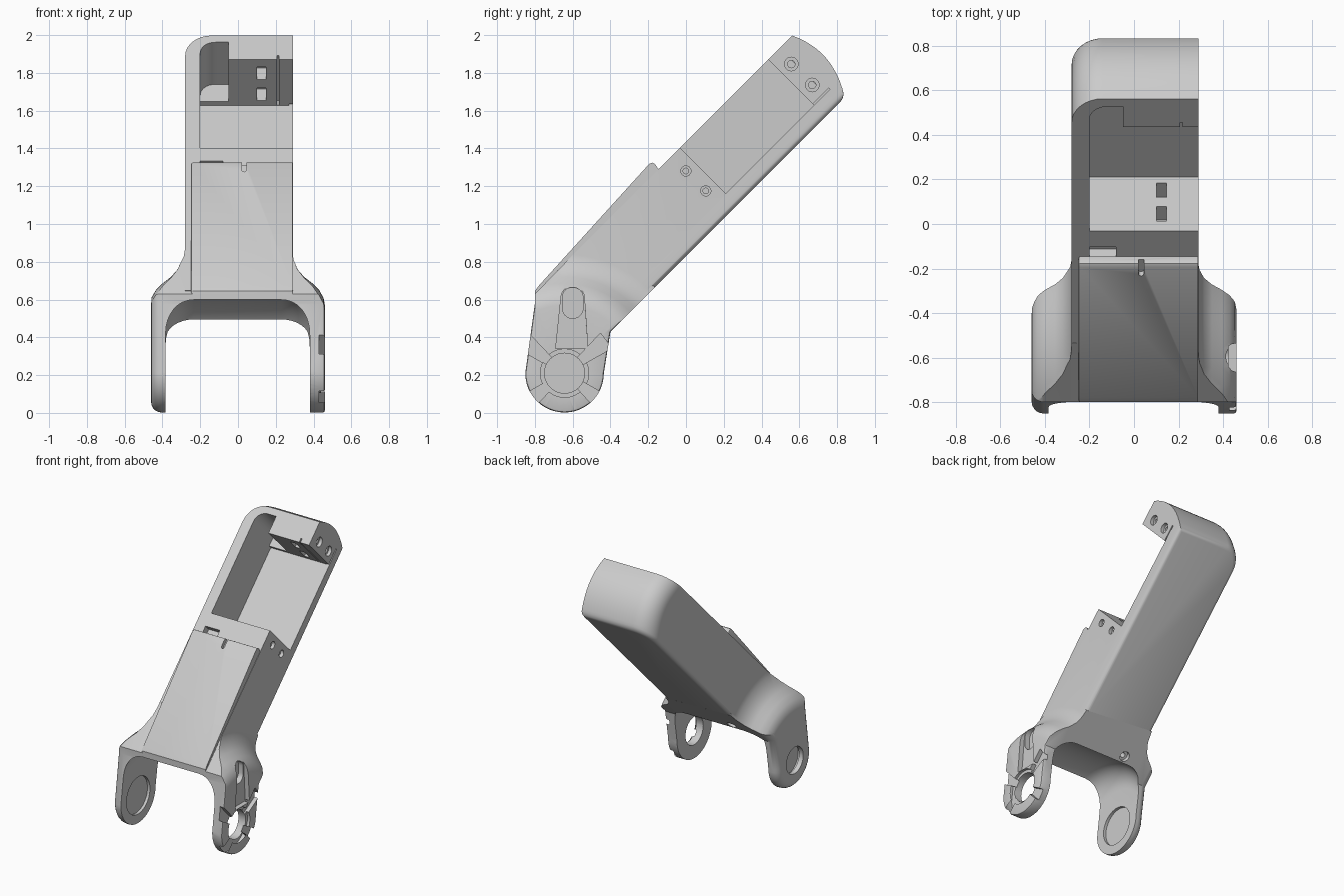
import bpy, bmesh, math
from mathutils import Vector

cube = bpy.data.objects.get("Cube")
if cube:
    bpy.data.objects.remove(cube)

grey = bpy.data.materials.new("light grey")
grey.use_nodes = True
grey.diffuse_color = (0.6, 0.6, 0.6, 1)
grey.node_tree.nodes["Principled BSDF"].inputs["Base Color"].default_value = (0.6, 0.6, 0.6, 1)

S = math.sqrt(0.5)
PY, PZ = -0.643, 0.21          # pivot axis of the fork
BACK, TOP = 0.587, 1.015       # arm thickness limits across the tilted frame


# Placement frames: side outline, tilted side outline, tilted plan outline
def side(a, b, c):
    return Vector((c, a, b))


def tilted(u, v, x):
    return Vector((x, (u - v) * S, (u + v) * S))


def plan(x, u, v):
    return tilted(u, v, x)


def finish(name, bm):
    bmesh.ops.recalc_face_normals(bm, faces=bm.faces)
    mesh = bpy.data.meshes.new(name)
    bm.to_mesh(mesh)
    bm.free()
    mesh.materials.append(grey)
    obj = bpy.data.objects.new(name, mesh)
    bpy.context.collection.objects.link(obj)
    return obj


def prism_bm(pts, lo, hi, frame):
    bm = bmesh.new()
    rings = [[bm.verts.new(frame(a, b, c)) for a, b in pts] for c in (lo, hi)]
    n = len(pts)
    for i in range(n):
        j = (i + 1) % n
        bm.faces.new((rings[0][i], rings[0][j], rings[1][j], rings[1][i]))
    bm.faces.new(rings[0])
    bm.faces.new(rings[1])
    bmesh.ops.recalc_face_normals(bm, faces=bm.faces)
    return bm


def prism(name, pts, lo, hi, frame=side):
    return finish(name, prism_bm(pts, lo, hi, frame))


def block(name, x0, x1, u0, u1, v0, v1):
    return prism(name, [(u0, v0), (u1, v0), (u1, v1), (u0, v1)], x0, x1, tilted)


def arc(cx, cy, r, a0, a1, n):
    angles = [math.radians(a0 + (a1 - a0) * i / n) for i in range(n + 1)]
    return [(cx + r * math.cos(t), cy + r * math.sin(t)) for t in angles]


def circle(cx, cy, r, n=40):
    return arc(cx, cy, r, 0, 360, n)[:-1]


def revolve(name, profile, steps=72):
    # Spin a (radius, x) profile about the pivot axis
    bm = bmesh.new()
    verts = [bm.verts.new((x, PY + r, PZ)) for r, x in profile]
    edges = [bm.edges.new(p) for p in zip(verts, verts[1:])]
    bmesh.ops.spin(bm, geom=verts + edges, cent=(0, PY, PZ), axis=(1, 0, 0),
                   angle=math.tau, steps=steps)
    bmesh.ops.remove_doubles(bm, verts=bm.verts, dist=0.0005)
    return finish(name, bm)


def bevel(bm, test, width, segments):
    edges = [e for e in bm.edges if test(*[v.co for v in e.verts])]
    bmesh.ops.bevel(bm, geom=edges, offset=width, segments=segments,
                    profile=0.5, affect='EDGES')


def combine(target, tool, operation='DIFFERENCE'):
    mod = target.modifiers.new("cut", 'BOOLEAN')
    mod.operation, mod.object, mod.solver = operation, tool, 'EXACT'
    bpy.context.view_layer.objects.active = target
    bpy.ops.object.modifier_apply(modifier=mod.name)
    bpy.data.objects.remove(tool)


# Fork: hub-ended side outline trimmed by a turned shoulder
outline = arc(PY, PZ, 0.208, 180, 360, 24)
outline += [(-0.40, 0.43), (-0.1, 0.73), (-0.42, 1.02), (-0.80, 0.63), (-0.80, 0.58)]
bm = prism_bm(outline, -0.46, 0.46, side)
bevel(bm, lambda a, b: a.x < -0.45 and b.x < -0.45, 0.055, 5)
bevel(bm, lambda a, b: a.x > 0.45 and b.x > 0.45, 0.012, 2)
frame = finish("arm_frame", bm)

left = [(0.36, 0.46), (0.40, 0.453), (0.44, 0.43), (0.475, 0.395), (0.51, 0.35),
        (0.55, 0.315), (0.60, 0.295), (0.66, 0.285)]
right = [(r, -x - 0.005) for r, x in left[1:6]] + [(0.62, -0.287), (0.70, -0.275)]
shoulder = [(0, 0.46)] + left + right[::-1] + [(0.36, -0.46), (0, -0.46)]
combine(frame, revolve("shoulder_form", shoulder), 'INTERSECT')

# Arm: tilted box with a bowed end and a large rounded corner
end = [(1.775 + 0.24 * t * (1 - t) + 0.035 * t, BACK + (TOP - BACK) * t)
       for t in [i / 10 for i in range(11)]]
bm = prism_bm([(0.08, BACK)] + end + [(-0.10, TOP)], -0.28, 0.29, tilted)


def along(p):
    return (p.y + p.z) * S


def across(p):
    return (p.z - p.y) * S


bevel(bm, lambda a, b: max(a.x, b.x) < -0.27 and min(along(a), along(b)) > 1.7, 0.14, 8)
bevel(bm, lambda a, b: max(across(a), across(b)) < BACK + 0.003
      and max(along(a), along(b)) > 0.3, 0.03, 4)
combine(frame, finish("arm_box", bm), 'UNION')

# Rounded clearance between the fork legs
fillet = arc(0.27, 0.23, 0.15, 90, 0, 8)
cavity = [(0, 0.38)] + fillet + [(r, -x - 0.004) for r, x in fillet[::-1]] + [(0, -0.384)]
combine(frame, revolve("fork_clearance", cavity))

# Open tray, end recess and the seam beside the end flap
combine(frame, block("tray", -0.20, 0.5, 0.97, 1.63, 0.672, 1.3))
recess = [(-0.05, 1.5), (-0.05, 1.76)] + arc(-0.12, 1.68, 0.08, 90, 180, 8) + [(-0.20, 1.5)]
combine(frame, prism("end_recess", recess, 0.70, 1.3, plan))
combine(frame, block("flap_seam", 0.207, 0.217, 1.6, 1.66, 0.674, 1.3))
combine(frame, block("rim_groove", 0.27, 0.4, 1.62, 1.75, 0.672, 0.682))
combine(frame, block("lid_pocket", -0.20, -0.08, 0.80, 0.87, 0.96, 1.3))

# Nut pockets and stepped screw holes at both ends of the tray
for u, face, radius, spots in ((0.905, 0.97, 0.027, (0.906, 0.757)),
                               (1.70, 1.63, 0.036, (0.912, 0.755))):
    reach = 0.085 if u > face else -0.085
    for v in spots:
        lo, hi = sorted((face - reach * 0.1, face + reach))
        combine(frame, block("nut_pocket", 0.10, 0.147, lo, hi, v - 0.046, v + 0.046))
        combine(frame, prism("screw_head", circle(u, v, radius, 24), 0.265, 0.4, tilted))
        combine(frame, prism("screw_hole", circle(u, v, radius * 0.55, 24), 0.12, 0.4, tilted))

# Screw hole in the back panel
for r, depth in ((0.036, 0.03), (0.018, 0.1)):
    combine(frame, prism("back_hole", circle(-0.17, 0.16, r, 24), 0.5, BACK + depth, plan))

# Bearing bores
combine(frame, prism("right_bore", circle(PY, PZ, 0.10), -0.6, -0.3))
combine(frame, prism("right_seat", circle(PY, PZ, 0.118), -0.425, -0.3))
combine(frame, prism("right_step", circle(PY, PZ, 0.14), -0.405, -0.3))
combine(frame, prism("left_bore", circle(PY, PZ, 0.106), 0.3, 0.6))

# Notched crown on the left hub
for angle in (38, 142, 218, 322):
    t = math.radians(angle)
    c, s = math.cos(t), math.sin(t)
    notch = [(PY + r * c - w * s, PZ + r * s + w * c)
             for r, w in ((0.08, -0.02), (0.28, -0.05), (0.28, 0.05), (0.08, 0.02))]
    combine(frame, prism("crown_notch", notch, 0.428, 0.6))
combine(frame, prism("crown_ring", circle(PY, PZ, 0.128), 0.44, 0.6))

# Cable channel and slot on the left leg
channel = [(-0.69, 0.34), (-0.52, 0.34)] + arc(-0.60, 0.61, 0.062, 0, 180, 12)
combine(frame, prism("cable_channel", channel, 0.425, 0.6))
slot = arc(-0.60, 0.61, 0.055, 0, 180, 12) + arc(-0.60, 0.555, 0.055, 180, 360, 12)
combine(frame, prism("cable_slot", slot, 0.385, 0.6))

# Wedge-shaped cover plate with a small notch
plate = [(-0.80, 0.60), (-0.80, 0.645), (-0.778, 0.675), (-0.195, 1.318),
         (-0.178, 1.325), (-0.165, 1.318), (-0.145, 1.29), (-0.20, 1.20), (-0.74, 0.66)]
bm = prism_bm(plate, -0.25, 0.288, side)
bevel(bm, lambda a, b: max(a.x, b.x) < -0.24, 0.012, 2)
cover = finish("cover_plate", bm)
mark = arc(0.032, 0.75, 0.012, 180, 360, 8) + [(0.044, 0.9), (0.02, 0.9)]
combine(cover, prism("cover_notch", mark, 1.04, 1.3, plan))

# Smooth shading with sharp edges kept
for obj in (frame, cover):
    bpy.ops.object.select_all(action='DESELECT')
    obj.select_set(True)
    bpy.context.view_layer.objects.active = obj
    bpy.ops.object.shade_smooth_by_angle(angle=math.radians(32))
